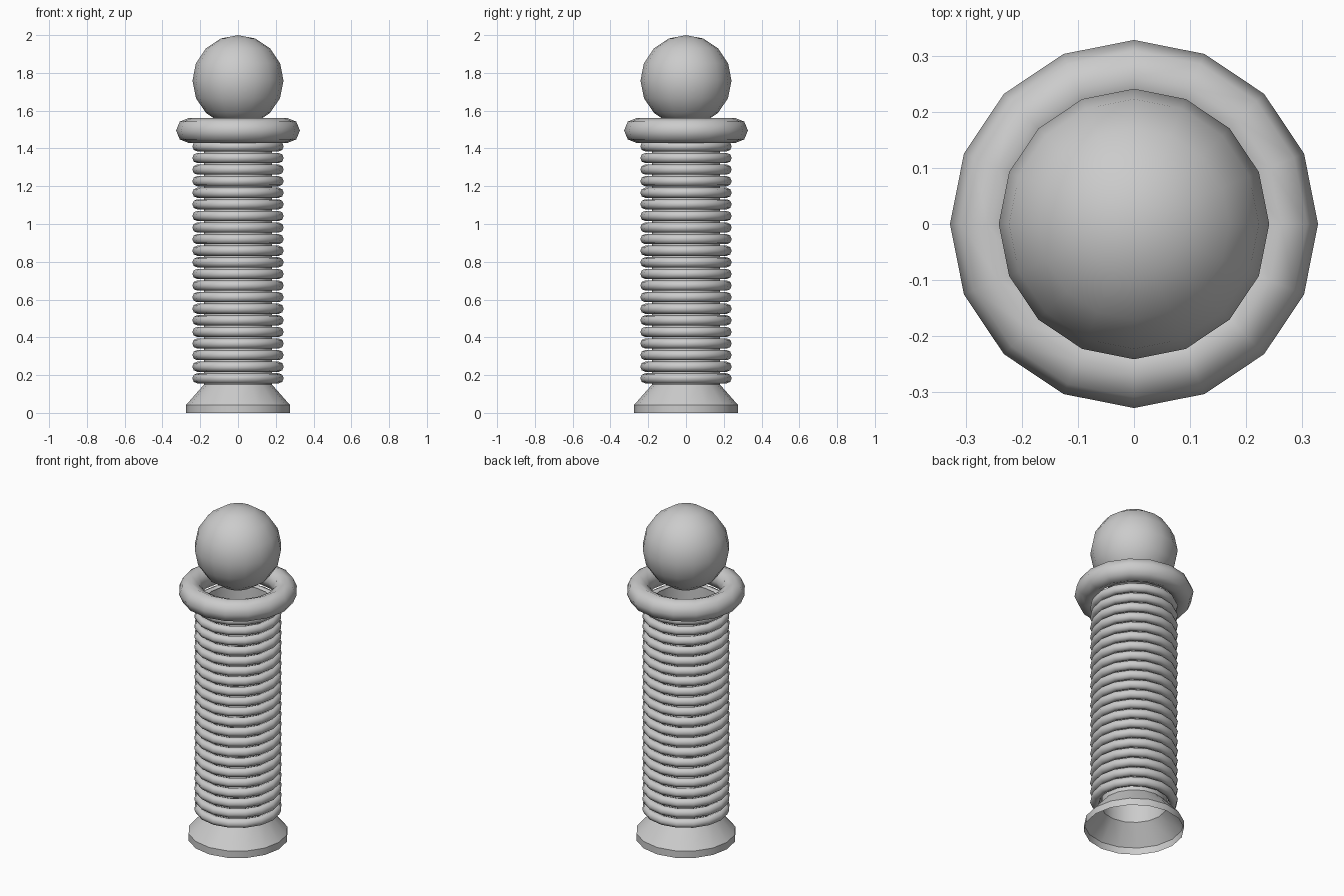
import bpy, math

if "Cube" in bpy.data.objects:
    bpy.data.objects.remove(bpy.data.objects["Cube"])

SIDES = 16


def smooth(obj, name, angle):
    obj.name = name
    obj.data.name = name
    bpy.ops.object.select_all(action='DESELECT')
    obj.select_set(True)
    bpy.context.view_layer.objects.active = obj
    bpy.ops.object.shade_smooth_by_angle(angle=math.radians(angle))
    return obj


def ring(name, z, outer, tube):
    bpy.ops.mesh.primitive_torus_add(
        location=(0, 0, z), major_segments=SIDES, minor_segments=8,
        major_radius=outer - tube, minor_radius=tube)
    return smooth(bpy.context.object, name, 60)


def lathe(name, profile):
    n = len(profile)
    verts = [(r * math.cos(2 * math.pi * i / SIDES),
              r * math.sin(2 * math.pi * i / SIDES), z)
             for i in range(SIDES) for r, z in profile]
    faces = []
    for i in range(SIDES):
        a, b = i * n, (i + 1) % SIDES * n
        faces += [(a + k, b + k, b + k + 1, a + k + 1) for k in range(n - 1)]
    mesh = bpy.data.meshes.new(name)
    mesh.from_pydata(verts, [], faces)
    obj = bpy.data.objects.new(name, mesh)
    bpy.context.collection.objects.link(obj)
    return smooth(obj, name, 30)


# Open-ended hollow shaft with flared foot
lathe("shaft_and_foot", [(0.275, 0), (0.275, 0.042), (0.18, 0.15), (0.18, 1.44)])

# Stack of grip rings
for i in range(21):
    ring(f"grip_ring_{i + 1:02d}", 0.183 + i * 0.0614, 0.242, 0.027)

# Large collar
ring("collar", 1.495, 0.328, 0.066)

# Ball on top
bpy.ops.mesh.primitive_uv_sphere_add(segments=SIDES, ring_count=8,
                                     radius=0.241, location=(0, 0, 1.759))
smooth(bpy.context.object, "ball", 60)
